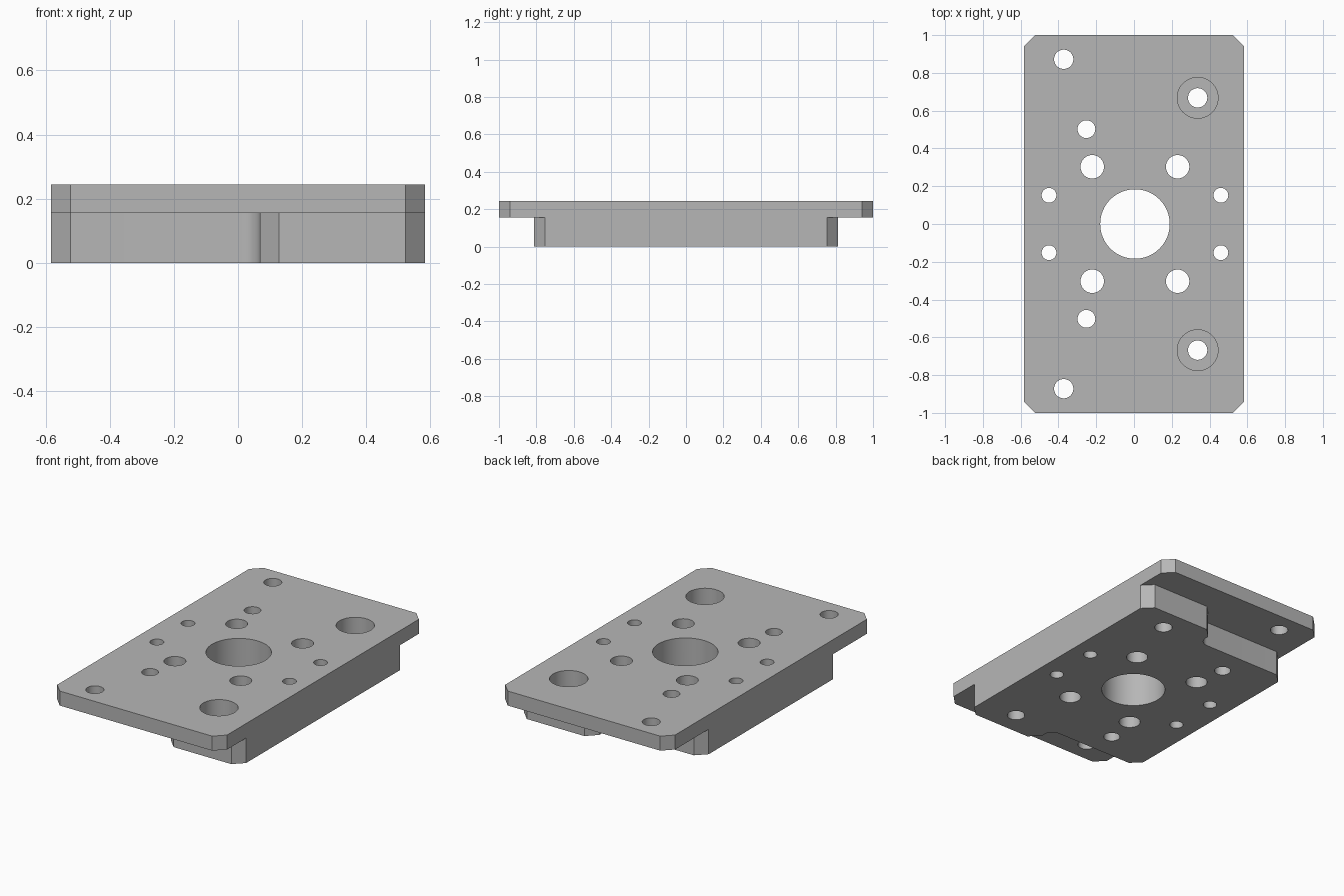
import bpy, bmesh
from math import sin, cos, pi, radians

if "Cube" in bpy.data.objects:
    bpy.data.objects.remove(bpy.data.objects["Cube"])

grey = bpy.data.materials.new("machined_grey")
grey.use_nodes = True
colour = (0.47, 0.47, 0.47, 1)
grey.diffuse_color = colour
grey.node_tree.nodes["Principled BSDF"].inputs["Base Color"].default_value = colour

HALF_X, HALF_Y = 0.583, 1.0
STEP_Z, TOP_Z = 0.155, 0.245
CHAMFER = 0.06


def make_object(name, bm):
    mesh = bpy.data.meshes.new(name)
    bmesh.ops.recalc_face_normals(bm, faces=bm.faces)
    bm.to_mesh(mesh)
    bm.free()
    obj = bpy.data.objects.new(name, mesh)
    bpy.context.collection.objects.link(obj)
    mesh.materials.append(grey)
    return obj


def prism(name, outline, z0, z1):
    """Extrude a flat outline straight up."""
    bm = bmesh.new()
    face = bm.faces.new([bm.verts.new((x, y, z0)) for x, y in outline])
    side = bmesh.ops.extrude_face_region(bm, geom=[face])["geom"]
    top = [v for v in side if isinstance(v, bmesh.types.BMVert)]
    bmesh.ops.translate(bm, verts=top, vec=(0, 0, z1 - z0))
    return make_object(name, bm)


def cylinders(name, holes, z0, z1):
    """Upright cylinders from (x, y, radius), repeated front and back."""
    bm = bmesh.new()
    for x, y, r in holes:
        for cy in {y, -y}:
            ring = [bm.verts.new((x + r * cos(i * pi / 32), cy + r * sin(i * pi / 32), z0))
                    for i in range(64)]
            face = bm.faces.new(ring)
            side = bmesh.ops.extrude_face_region(bm, geom=[face])["geom"]
            top = [v for v in side if isinstance(v, bmesh.types.BMVert)]
            bmesh.ops.translate(bm, verts=top, vec=(0, 0, z1 - z0))
    obj = make_object(name, bm)
    obj.hide_render = True
    return obj


def mirrored(half):
    """Complete a front half outline, left to right, with its back half."""
    return half + [(x, -y) for x, y in reversed(half)]


# Top plate with chamfered corners
plate_half = [(-HALF_X, -HALF_Y + CHAMFER), (-HALF_X + CHAMFER, -HALF_Y),
              (HALF_X - CHAMFER, -HALF_Y), (HALF_X, -HALF_Y + CHAMFER)]
top_plate = prism("top_plate", mirrored(plate_half), STEP_Z, TOP_Z)

# Lower block, stepped back on one side with a filleted inner corner
LONG_Y, SHORT_Y, WALL_X, FILLET = 0.813, 0.67, 0.068, 0.06
fillet = [(WALL_X - FILLET + FILLET * sin(a), -SHORT_Y - FILLET + FILLET * cos(a))
          for a in [i * pi / 24 for i in range(13)]]
block_half = ([(-HALF_X, -SHORT_Y + CHAMFER), (-HALF_X + CHAMFER, -SHORT_Y)] + fillet +
              [(WALL_X, -LONG_Y + CHAMFER), (WALL_X + CHAMFER, -LONG_Y),
               (HALF_X - CHAMFER, -LONG_Y), (HALF_X, -LONG_Y + CHAMFER)])
lower_block = prism("lower_block", mirrored(block_half), 0, STEP_Z)

# Through holes and counterbores
CENTRE_X = 0.005
holes = [(CENTRE_X, 0, 0.184), (-0.372, 0.872, 0.051), (0.337, 0.668, 0.051),
         (-0.252, 0.502, 0.047)]
for s in (-1, 1):
    holes += [(CENTRE_X + s * 0.226, 0.303, 0.062), (CENTRE_X + s * 0.455, 0.152, 0.039)]
cutters = [cylinders("through_hole_cutter", holes, -0.1, 0.4),
           cylinders("counterbore_cutter", [(0.337, 0.668, 0.108)], 0.09, 0.4)]

for part in (top_plate, lower_block):
    bpy.ops.object.select_all(action="DESELECT")
    bpy.context.view_layer.objects.active = part
    part.select_set(True)
    for cutter in cutters:
        mod = part.modifiers.new(cutter.name, "BOOLEAN")
        mod.operation = "DIFFERENCE"
        mod.solver = "EXACT"
        mod.object = cutter
        bpy.ops.object.modifier_apply(modifier=mod.name)
    bpy.ops.object.shade_smooth_by_angle(angle=radians(30))

for cutter in cutters:
    bpy.data.objects.remove(cutter)
